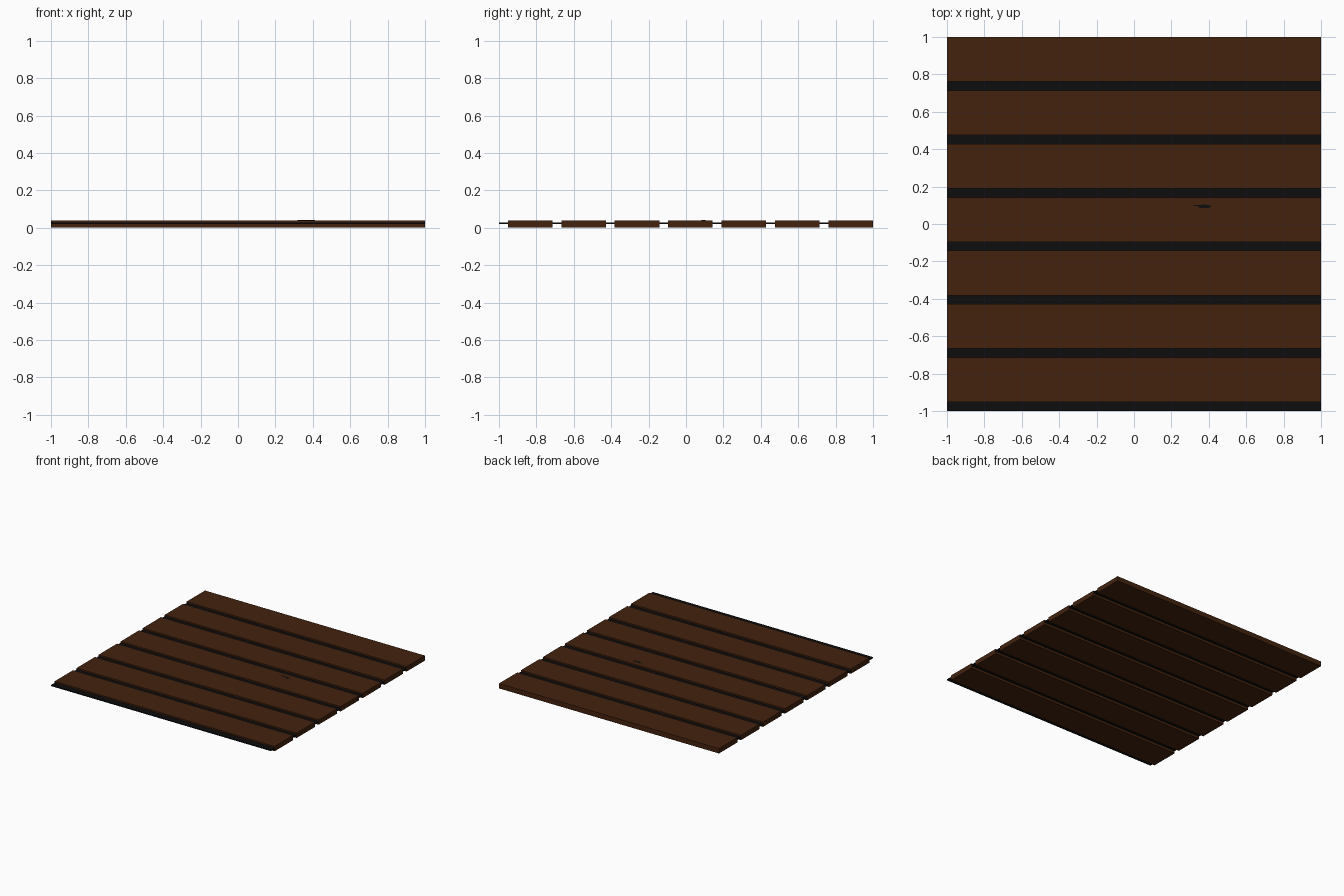
import bpy

if "Cube" in bpy.data.objects:
    bpy.data.objects.remove(bpy.data.objects["Cube"])

def material(name, rgb):
    m = bpy.data.materials.new(name)
    m.diffuse_color = (*rgb, 1)
    m.use_nodes = True
    m.node_tree.nodes["Principled BSDF"].inputs["Base Color"].default_value = m.diffuse_color
    return m

brown = material("dark brown wood", (0.056, 0.0165, 0.0045))
black = material("near black groove", (0.004, 0.004, 0.004))

def box(name, lo, hi, mat):
    bpy.ops.mesh.primitive_cube_add(size=1, location=[(a + b) / 2 for a, b in zip(lo, hi)])
    ob = bpy.context.object
    ob.name = name
    ob.scale = [b - a for a, b in zip(lo, hi)]
    bpy.ops.object.transform_apply(location=False, rotation=False, scale=True)
    ob.data.materials.append(mat)
    return ob

COUNT, TOP = 7, 0.04
PITCH = 2 / COUNT
GAP = PITCH / 6

# Each board has a thin dark tongue along its front edge
for i in range(COUNT):
    y = -1 + i * PITCH
    box(f"tongue_{i + 1}", (-1, y, 0.019), (1, y + GAP, 0.028), black)
    box(f"plank_{i + 1}", (-1, y + GAP, 0), (1, y + PITCH, TOP), brown)

# Small dark wood knot on the middle plank
bpy.ops.mesh.primitive_cylinder_add(vertices=12, radius=1, depth=0.001, location=(0.377, 0.094, TOP))
knot = bpy.context.object
knot.name = "wood_knot"
knot.scale = (0.036, 0.01, 1)
bpy.ops.object.transform_apply(location=False, rotation=False, scale=True)
knot.data.materials.append(black)
box("knot_streak", (0.318, 0.097, TOP - 0.0005), (0.36, 0.102, TOP + 0.0005), black)
